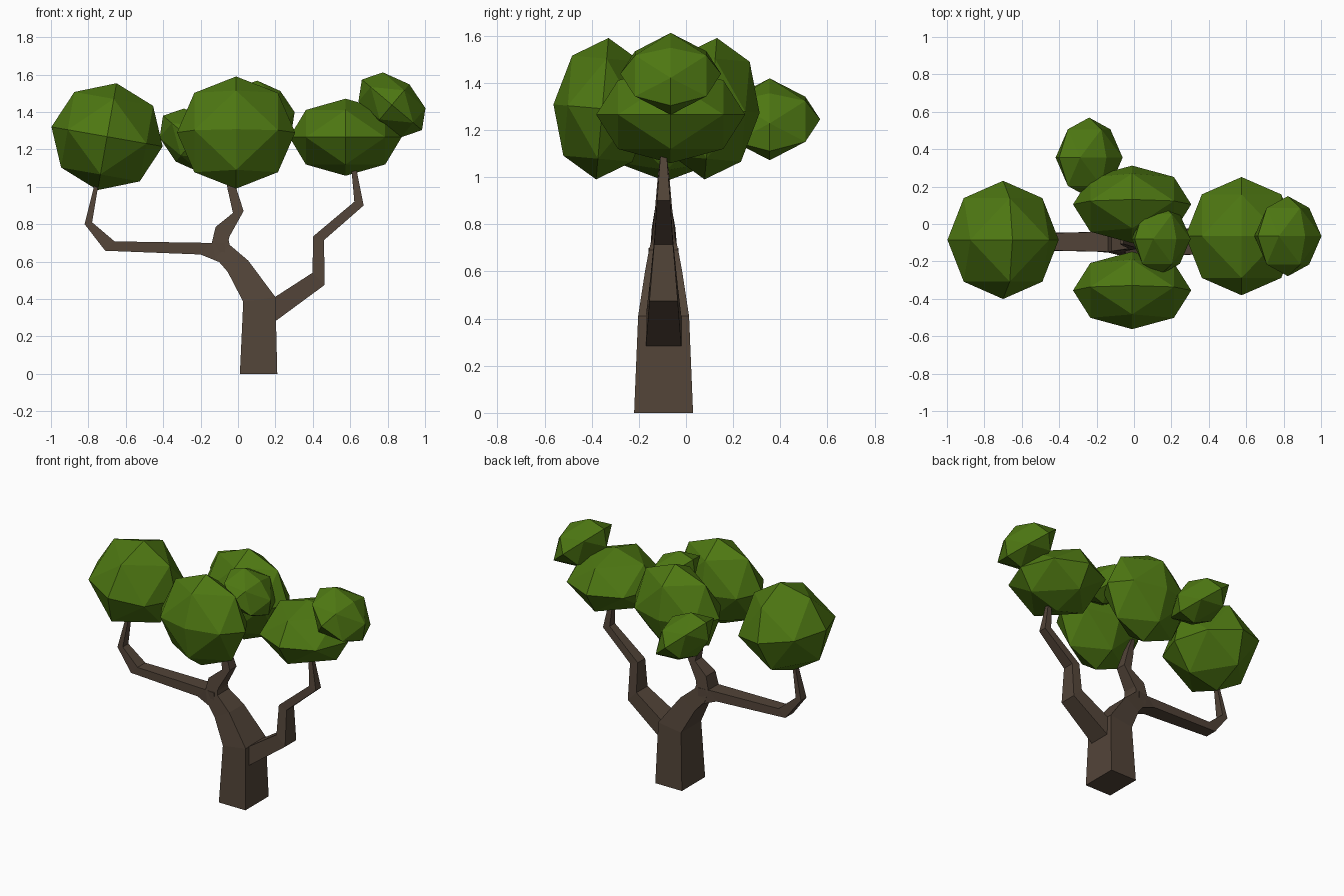
import bpy, bmesh, math, itertools
from mathutils import Vector, Matrix, Euler

if "Cube" in bpy.data.objects:
    bpy.data.objects.remove(bpy.data.objects["Cube"])


def material(name, colour):
    m = bpy.data.materials.new(name)
    m.diffuse_color = (*colour, 1)
    m.use_nodes = True
    m.node_tree.nodes["Principled BSDF"].inputs["Base Color"].default_value = m.diffuse_color
    return m


BARK = material("brown bark", (0.085, 0.058, 0.040))
LEAF = material("leaf green", (0.075, 0.185, 0.006))
TREE_Y = -0.095  # depth of the plane in which the branches spread


def finish(name, bm, mat):
    bmesh.ops.recalc_face_normals(bm, faces=bm.faces)
    me = bpy.data.meshes.new(name)
    bm.to_mesh(me)
    bm.free()
    me.materials.append(mat)
    ob = bpy.data.objects.new(name, me)
    bpy.context.collection.objects.link(ob)


def limb(name, sections):
    """Four-sided limb through sections (left x, z, right x, z, half depth)."""
    bm = bmesh.new()
    rings = []
    for xa, za, xb, zb, h in sections:
        pts = [(xa, -h, za), (xb, -h, zb), (xb, h, zb), (xa, h, za)]
        rings.append([bm.verts.new((x, TREE_Y + y, z)) for x, y, z in pts])
    for a, b in zip(rings, rings[1:]):
        for i in range(4):
            j = (i + 1) % 4
            bm.faces.new((a[i], a[j], b[j], b[i]))
    bm.faces.new(rings[0])
    bm.faces.new(rings[-1])
    finish(name, bm, BARK)


def foliage(name, centre, radii, tilt=(0, 0, 0)):
    """Octahedron split once and rounded, then stretched and tilted."""
    bm = bmesh.new()
    for p in itertools.product((-1, 0, 1), repeat=3):
        if 1 <= sum(map(abs, p)) <= 2:
            bm.verts.new(Vector(p).normalized())
    bmesh.ops.convex_hull(bm, input=bm.verts)
    rot = Euler([math.radians(a) for a in tilt]).to_matrix().to_4x4()
    bm.transform(Matrix.Translation(centre) @ rot @ Matrix.Diagonal((*radii, 1)))
    finish(name, bm, LEAF)


# trunk, bending left and rising into the centre foliage
limb("trunk", [
    (0.01, 0.00, 0.21, 0.00, 0.125),
    (0.028, 0.385, 0.20, 0.41, 0.108),
    (-0.055, 0.545, 0.055, 0.605, 0.078),
    (-0.12, 0.62, -0.045, 0.69, 0.062),
    (-0.14, 0.70, -0.05, 0.715, 0.056),
    (-0.12, 0.785, -0.045, 0.735, 0.050),
    (-0.027, 0.86, 0.03, 0.87, 0.036),
    (-0.055, 0.985, -0.015, 1.01, 0.024),
    (-0.075, 1.10, -0.055, 1.10, 0.012)])

# left branch
limb("left_branch", [
    (-0.07, 0.585, -0.07, 0.70, 0.064),
    (-0.20, 0.638, -0.15, 0.70, 0.053),
    (-0.71, 0.658, -0.66, 0.708, 0.042),
    (-0.82, 0.80, -0.78, 0.81, 0.030),
    (-0.765, 1.02, -0.745, 1.02, 0.015)])

# right branch
limb("right_branch", [
    (0.17, 0.39, 0.17, 0.265, 0.078),
    (0.20, 0.412, 0.205, 0.285, 0.075),
    (0.398, 0.54, 0.463, 0.475, 0.060),
    (0.402, 0.735, 0.46, 0.715, 0.040),
    (0.622, 0.92, 0.672, 0.90, 0.028),
    (0.605, 1.11, 0.63, 1.11, 0.012)])

# large foliage clumps
foliage("left_foliage", (-0.70, -0.085, 1.268), (0.302, 0.316, 0.290), (0, 10, 0))
foliage("right_foliage", (0.575, -0.065, 1.265), (0.300, 0.316, 0.206))
for name, y in (("front_foliage", -0.355), ("back_foliage", 0.105)):
    foliage(name, (-0.01, y, 1.29), (0.316, 0.208, 0.301), (-5, 0, 0))

# small tilted clumps
for name, c, s in (("small_right_foliage", (0.823, -0.065, 1.438), 1.0),
                   ("small_back_foliage", (-0.24, 0.355, 1.245), 1.0),
                   ("small_top_foliage", (0.145, -0.08, 1.415), 0.88)):
    foliage(name, c, (0.21 * s, 0.214 * s, 0.144 * s), (0, 40, 0))
